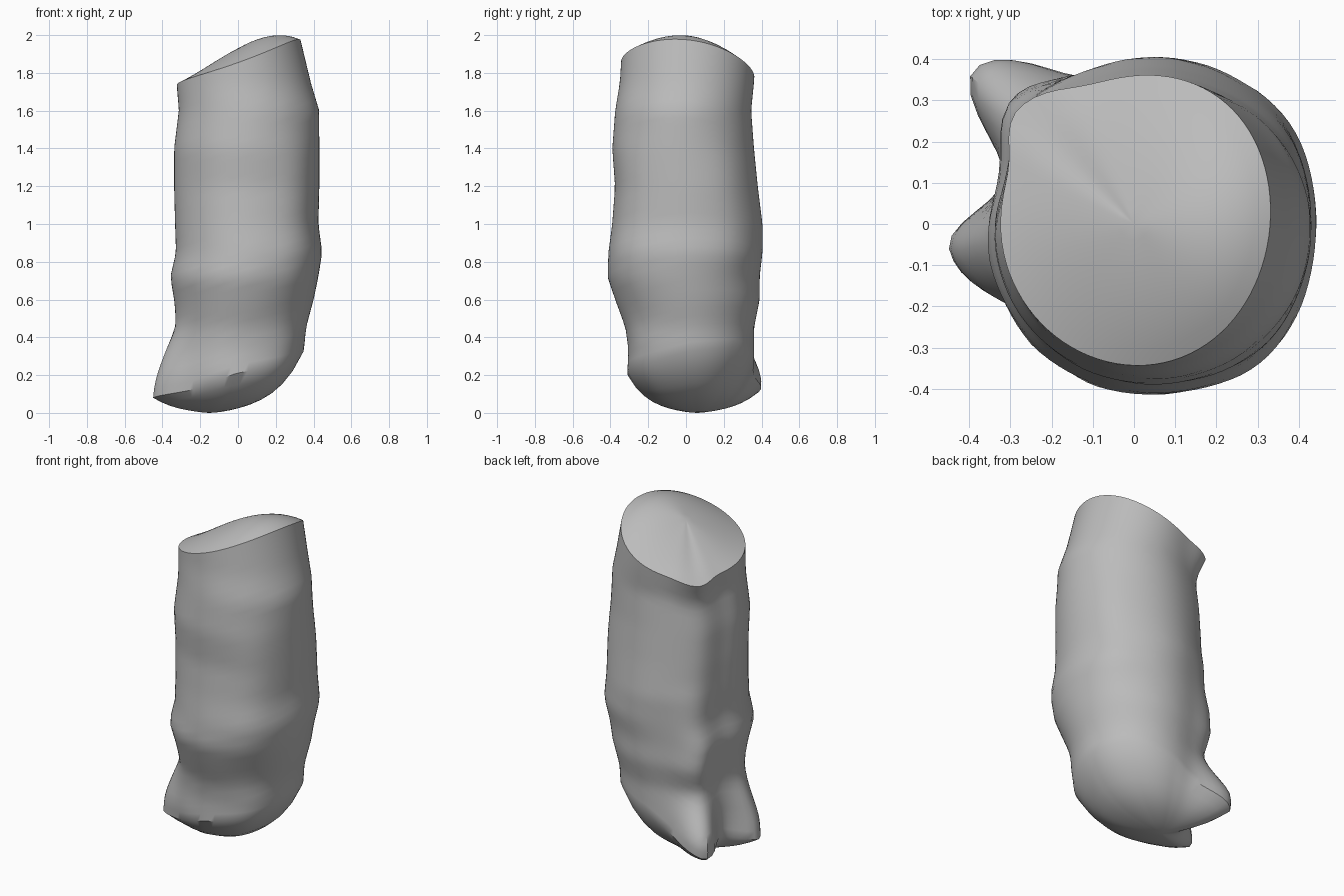
import bpy, bmesh, math

if "Cube" in bpy.data.objects:
    bpy.data.objects.remove(bpy.data.objects["Cube"], do_unlink=True)

SEG, RINGS, CAP = 90, 36, 9

# Side extents by height: z, left x, right x, front y, back y
PROFILE = [
    (0.05, -0.33, 0.30, -0.28, 0.35), (0.2, -0.335, 0.32, -0.31, 0.36),
    (0.34, -0.335, 0.35, -0.305, 0.36), (0.45, -0.325, 0.36, -0.32, 0.36),
    (0.6, -0.34, 0.40, -0.375, 0.39), (0.72, -0.36, 0.425, -0.415, 0.39),
    (0.85, -0.33, 0.445, -0.41, 0.405), (1.0, -0.335, 0.425, -0.39, 0.405),
    (1.2, -0.34, 0.43, -0.375, 0.38), (1.4, -0.34, 0.43, -0.39, 0.36),
    (1.6, -0.315, 0.43, -0.375, 0.345), (1.75, -0.325, 0.385, -0.35, 0.36),
    (2.0, -0.33, 0.325, -0.335, 0.375)]

# Height of the lower rim by angle in degrees
LOWER_RIM = [(0, 0.33), (45, 0.35), (90, 0.28), (120, 0.17), (138, 0.10),
             (165, 0.13), (192, 0.08), (225, 0.12), (250, 0.17),
             (270, 0.21), (315, 0.26), (360, 0.33)]

# Strength of the back corner ridge by height
RIDGE = [(0.1, 0.08), (0.45, 0.13), (0.58, 0.18), (0.8, 0.11), (1.1, 0.05),
         (1.55, 0.06), (1.72, 0.20)]


def sample(table, key):
    key = min(max(key, table[0][0]), table[-1][0])
    for a, b in zip(table, table[1:]):
        if key <= b[0]:
            f = (key - a[0]) / (b[0] - a[0])
            return [p + (q - p) * f for p, q in zip(a[1:], b[1:])]


def ramp(z, start, end):
    f = max(0.0, min(1.0, (z - start) / (end - start)))
    return f * f * (3 - 2 * f)


def peak(deg, centre, before, after):
    """Bump over angle with its own width on each side."""
    width = before if deg < centre else after
    return math.exp(-((deg - centre) / width) ** 2)


def top_rim(a):
    x, y = 0.33 * math.cos(a), 0.35 * math.sin(a)
    corner = 0.02 * peak(math.degrees(a), 138, 14, 12)
    return 1.855 + 0.36 * x - 0.12 * y - 0.3 * y * y - corner


def outline(a, z, spike=1.0):
    """Point on the lumpy side at an angle and height."""
    deg = math.degrees(a)
    x0, x1, y0, y1 = sample(PROFILE, z)
    r = 1 + sample(RIDGE, z)[0] * peak(deg, 139, 18, 13)     # corner ridge
    r += 0.49 * spike * ramp(z, 0.45, 0.14) * peak(deg, 138, 19, 14)
    r += 0.41 * spike * ramp(z, 0.55, 0.04) * peak(deg, 192, 13, 25)
    r -= 0.03 * ramp(z, 1.72, 1.6) * peak(deg, 165, 12, 12)  # valley
    belly = ramp(z, 0.5, 0.9) * ramp(z, 1.6, 1.2)
    r += belly * (0.03 * peak(deg, 35, 20, 20) + 0.05 * peak(deg, 312, 22, 22))
    r += 0.05 * ramp(z, 0.55, 0.35) * peak(deg, 312, 22, 22)
    return ((x0 + x1) / 2 + r * (x1 - x0) / 2 * math.cos(a),
            (y0 + y1) / 2 + r * (y1 - y0) / 2 * math.sin(a), z)


bm = bmesh.new()
angles = [2 * math.pi * i / SEG for i in range(SEG)]
low_z = [sample(LOWER_RIM, math.degrees(a))[0] for a in angles]
rings = []

# Rounded underside, gathered toward an off-centre low point
px, py = -0.15, 0.06
for k in range(1, CAP):
    s = k / CAP
    rise = 0.5 * s ** 1.6 + 0.5 * s ** 5
    ring = []
    for a, z in zip(angles, low_z):
        x, y, _ = outline(a, z, s)
        ring.append(bm.verts.new((px + (x - px) * s, py + (y - py) * s, z * rise)))
    rings.append(ring)

# Lumpy side between the two slanted rims
for k in range(RINGS + 1):
    t = k / RINGS
    rings.append([bm.verts.new(outline(a, z + (top_rim(a) - z) * t))
                  for a, z in zip(angles, low_z)])

# Domed slanted top, highest toward the left
rim = [v.co.copy() for v in rings[-1]]
for k in range(CAP - 1, 0, -1):
    s = k / CAP
    ring = []
    for a, c in zip(angles, rim):
        even = s * (1 - 0.13 * peak(math.degrees(a), 139, 18, 13) * (1 - s ** 5))
        x, y = c.x * even, c.y * even
        dome = (0.075 + 0.17 * x) * (1 - s * s)
        ring.append(bm.verts.new((x, y, 1.855 + (c.z - 1.855) * s + dome)))
    rings.append(ring)

for lower, upper in zip(rings, rings[1:]):
    for i in range(SEG):
        j = (i + 1) % SEG
        bm.faces.new((lower[i], lower[j], upper[j], upper[i]))
bottom = bm.verts.new((px, py, 0))
top = bm.verts.new((0, 0, 1.93))
for i in range(SEG):
    j = (i + 1) % SEG
    bm.faces.new((bottom, rings[0][j], rings[0][i]))
    bm.faces.new((top, rings[-1][i], rings[-1][j]))

bmesh.ops.recalc_face_normals(bm, faces=bm.faces)
mesh = bpy.data.meshes.new("lumpy_column")
bm.to_mesh(mesh)
bm.free()

body = bpy.data.objects.new("lumpy_column", mesh)
bpy.context.collection.objects.link(body)

# Plain grey surface
grey = bpy.data.materials.new("plain_grey")
grey.use_nodes = True
grey.diffuse_color = (0.5, 0.5, 0.5, 1)
grey.node_tree.nodes["Principled BSDF"].inputs["Base Color"].default_value = (0.5, 0.5, 0.5, 1)
mesh.materials.append(grey)

bpy.ops.object.select_all(action='DESELECT')
body.select_set(True)
bpy.context.view_layer.objects.active = body
bpy.ops.object.shade_smooth_by_angle(angle=math.radians(35))
